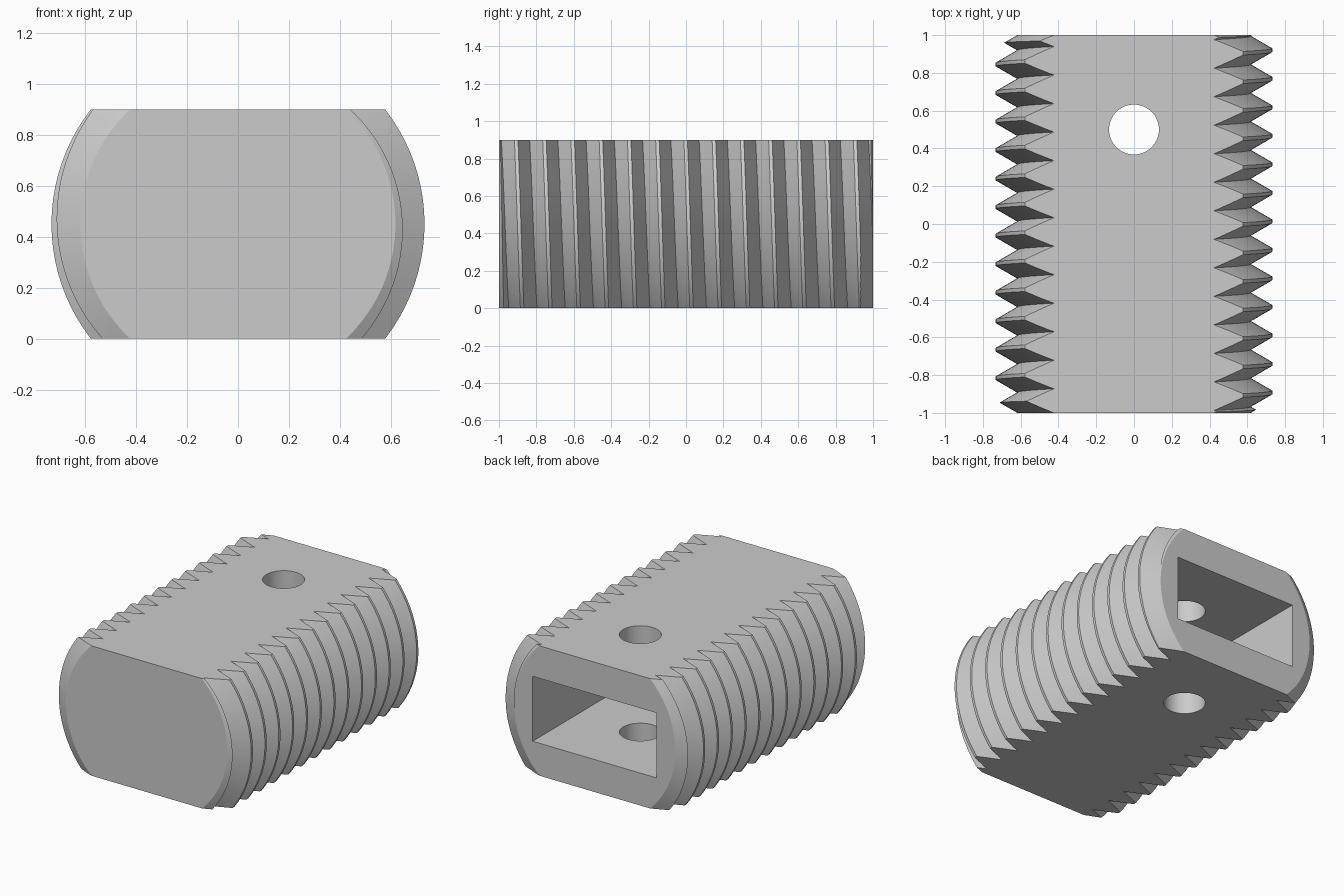
import bpy, bmesh
from math import cos, sin, pi, radians

cube = bpy.data.objects.get("Cube")
if cube:
    bpy.data.objects.remove(cube, do_unlink=True)

SEGMENTS = 96
PITCH = 0.151
CREST_R, ROOT_R = 0.732, 0.618
CREST_HALF = PITCH / 16
AXIS_Z = 0.45
CREST_Y = 0.92          # crest position on the +x side
CHAMFER = 0.577         # axial length per unit of radius

metal = bpy.data.materials.new("plain grey metal")
metal.use_nodes = True
GREY = (0.6, 0.6, 0.6, 1)
metal.diffuse_color = GREY
metal.node_tree.nodes["Principled BSDF"].inputs["Base Color"].default_value = GREY


def finish(bm, name):
    bmesh.ops.recalc_face_normals(bm, faces=bm.faces)
    mesh = bpy.data.meshes.new(name)
    bm.to_mesh(mesh)
    bm.free()
    mesh.materials.append(metal)
    obj = bpy.data.objects.new(name, mesh)
    bpy.context.collection.objects.link(obj)
    return obj


def polar(bm, r, y, a):
    return bm.verts.new((r * cos(a), y, AXIS_Z + r * sin(a)))


def box(name, low, high):
    bm = bmesh.new()
    bmesh.ops.create_cube(bm, size=1)
    for v in bm.verts:
        v.co = [h if c > 0 else l for c, l, h in zip(v.co, low, high)]
    return finish(bm, name)


def combine(target, tool, operation):
    mod = target.modifiers.new(operation, 'BOOLEAN')
    mod.operation, mod.object, mod.solver = operation, tool, 'EXACT'
    bpy.context.view_layer.objects.active = target
    bpy.ops.object.modifier_apply(modifier=mod.name)
    bpy.data.objects.remove(tool, do_unlink=True)


# Helical thread, overlong at both ends: sharp roots shared by neighbouring turns
bm = bmesh.new()
turns = 18
steps = turns * SEGMENTS
start = CREST_Y + 2 * PITCH
roots, crests = [], []
for i in range(steps + SEGMENTS + 1):
    a = 2 * pi * i / SEGMENTS
    y = start - PITCH * i / SEGMENTS
    a = 2 * pi * (i % SEGMENTS) / SEGMENTS
    roots.append(polar(bm, ROOT_R, y + PITCH / 2, a))
    if i <= steps:
        crests.append([polar(bm, CREST_R, y + s * CREST_HALF, a) for s in (1, -1)])
for i in range(steps):
    rows = [(roots[i], roots[i + 1]),
            (crests[i][0], crests[i + 1][0]),
            (crests[i][1], crests[i + 1][1]),
            (roots[i + SEGMENTS], roots[i + SEGMENTS + 1])]
    for (p, q), (s, t) in zip(rows, rows[1:]):
        bm.faces.new((p, q, t, s))
# Close both ends with a fan to the axis
first = roots[:SEGMENTS + 1] + crests[0][::-1]
last = roots[steps:] + crests[-1][::-1]
for loop, y in ((first, start + PITCH), (last, start - PITCH * (turns + 2))):
    hub = bm.verts.new((0, y, AXIS_Z))
    for p, q in zip(loop, loop[1:] + loop[:1]):
        bm.faces.new((p, q, hub))
body = finish(bm, "threaded_body")

# Blank with chamfered ends trims the thread to length
bm = bmesh.new()
outer = CREST_R + 0.05
shoulder = 1 - (outer - ROOT_R) * CHAMFER
rings = [[polar(bm, r, y, 2 * pi * (k + 0.5) / SEGMENTS) for k in range(SEGMENTS)]
         for r, y in ((ROOT_R, -1), (outer, -shoulder), (outer, shoulder), (ROOT_R, 1))]
for low, high in zip(rings, rings[1:]):
    for k in range(SEGMENTS):
        n = (k + 1) % SEGMENTS
        bm.faces.new((low[k], low[n], high[n], high[k]))
bm.faces.new(rings[0])
bm.faces.new(rings[-1])
combine(body, finish(bm, "end_trim"), 'INTERSECT')

# Flat top and bottom
combine(body, box("flat_trim", (-1, -2, 0), (1, 2, 2 * AXIS_Z)), 'INTERSECT')

# Rectangular socket from the back
combine(body, box("socket", (-0.475, 0, 0.225), (0.475, 1.2, 0.675)), 'DIFFERENCE')

# Vertical pin hole
bm = bmesh.new()
bmesh.ops.create_cone(bm, cap_ends=True, segments=64, radius1=0.132, radius2=0.132, depth=3)
bmesh.ops.translate(bm, verts=bm.verts, vec=(0, 0.5, AXIS_Z))
combine(body, finish(bm, "pin_hole"), 'DIFFERENCE')

# Smooth along the thread, sharp at crests and cut edges
bpy.ops.object.select_all(action='DESELECT')
body.select_set(True)
bpy.context.view_layer.objects.active = body
bpy.ops.object.shade_smooth_by_angle(angle=radians(20))
